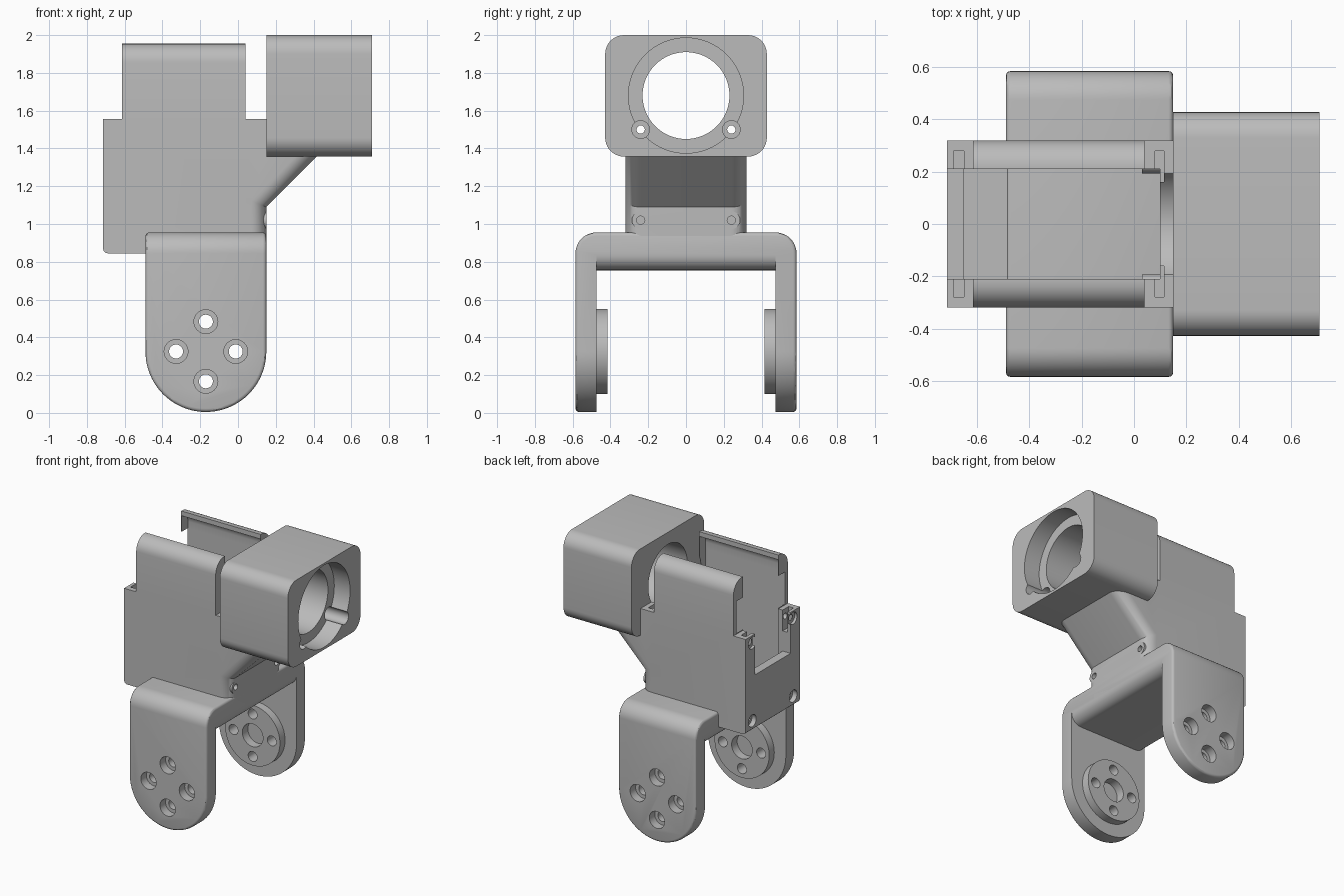
import bpy, bmesh
from math import pi, sin, cos
from mathutils import Matrix, Vector

old = bpy.data.objects.get("Cube")
if old:
    bpy.data.objects.remove(old, do_unlink=True)

grey = bpy.data.materials.new("plain grey")
grey.use_nodes = True
grey.diffuse_color = (0.5, 0.5, 0.5, 1)
grey.node_tree.nodes["Principled BSDF"].inputs["Base Color"].default_value = (0.5, 0.5, 0.5, 1)


def make(name, bm):
    bmesh.ops.recalc_face_normals(bm, faces=bm.faces)
    mesh = bpy.data.meshes.new(name)
    bm.to_mesh(mesh)
    bm.free()
    mesh.materials.append(grey)
    ob = bpy.data.objects.new(name, mesh)
    bpy.context.collection.objects.link(ob)
    return ob


def prism(points, axis, a, b):
    """Extrude a profile: (x, z) points along y, or (y, z) points along x."""
    bm = bmesh.new()
    put = (lambda p, t: (p[0], t, p[1])) if axis == "y" else (lambda p, t: (t, p[0], p[1]))
    face = bm.faces.new([bm.verts.new(put(p, a)) for p in points])
    geo = bmesh.ops.extrude_face_region(bm, geom=[face])["geom"]
    move = Vector((0, b - a, 0)) if axis == "y" else Vector((b - a, 0, 0))
    bmesh.ops.translate(bm, vec=move, verts=[g for g in geo if isinstance(g, bmesh.types.BMVert)])
    bmesh.ops.recalc_face_normals(bm, faces=bm.faces)
    return bm


def arc(cx, cz, r, start, end, n):
    angles = [start + (end - start) * i / n for i in range(n + 1)]
    return [(cx + r * cos(t), cz + r * sin(t)) for t in angles]


def box(x0, x1, y0, y1, z0, z1):
    return prism([(x0, z0), (x1, z0), (x1, z1), (x0, z1)], "y", y0, y1)


def cylinder(axis, centre, r, a, b, n=32):
    return prism(arc(*centre, r, 0, 2 * pi, n)[:-1], axis, a, b)


def round_edges(bm, test, r, segments):
    """Round the edges whose two end points pass the test."""
    edges = [e for e in bm.edges if test(e, *[v.co for v in e.verts])]
    bmesh.ops.bevel(bm, geom=edges, offset=r, segments=segments, profile=0.5,
                    affect="EDGES", clamp_overlap=True)


def combine(ob, bm, operation="DIFFERENCE"):
    tool = make("cutter", bm)
    tool.hide_render = True
    mod = ob.modifiers.new("combine", "BOOLEAN")
    mod.operation, mod.solver, mod.object = operation, "EXACT", tool
    bpy.context.view_layer.objects.active = ob
    bpy.ops.object.modifier_apply(modifier=mod.name)
    bpy.data.objects.remove(tool, do_unlink=True)


def finish(ob):
    bpy.ops.object.select_all(action="DESELECT")
    ob.select_set(True)
    bpy.context.view_layer.objects.active = ob
    bpy.ops.object.shade_smooth_by_angle(angle=pi / 6)


# Fork bracket: shield-shaped block, hollowed between the arms
CX, CZ, R = -0.17, 0.325, 0.32
shield = arc(CX, CZ, R, pi, 2 * pi, 40) + [(CX + R, 0.955), (CX - R, 0.955)]
bm = prism(shield, "y", -0.585, 0.585)
round_edges(bm, lambda e, a, b: min(a.z, b.z) > 0.95 and abs(a.y - b.y) < 0.01, 0.11, 10)
round_edges(bm, lambda e, a, b: e.calc_face_angle(0) > 1, 0.018, 3)
fork = make("fork_bracket", bm)
gap = [(-0.8, -0.1), (0.4, -0.1), (0.4, 0.835)]
gap += [(0.07 + 0.08 * sin(t), 0.835 - 0.08 * cos(t)) for t in [pi / 2 * (1 - i / 8) for i in range(9)]]
gap += [(-0.41 - 0.08 * sin(t), 0.835 - 0.08 * cos(t)) for t in [pi / 2 * i / 8 for i in range(9)]]
combine(fork, prism(gap + [(-0.8, 0.835)], "y", -0.475, 0.475))

# Pivot discs and their bolt holes on both arms
for s in (-1, 1):
    combine(fork, cylinder("y", (CX, CZ), 0.225, s * 0.415, s * 0.49, 64), "UNION")
    combine(fork, cylinder("y", (CX, CZ), 0.085, s * 0.38, s * 0.48))
    for k in range(4):
        at = (CX + 0.158 * cos(k * pi / 2), CZ + 0.158 * sin(k * pi / 2))
        combine(fork, cylinder("y", at, 0.037, s * 0.38, s * 0.6))
        combine(fork, cylinder("y", at, 0.063, s * 0.52, s * 0.6))
finish(fork)

# Motor cradle with raised side walls and a sloping strut
outline = [(-0.715, 0.845), (0.15, 0.845), (0.15, 1.09), (0.45, 1.39), (0.15, 1.39),
           (0.15, 1.555), (0.04, 1.555), (0.04, 1.955), (-0.615, 1.955),
           (-0.615, 1.555), (-0.715, 1.555)]
bm = prism(outline, "y", -0.32, 0.32)
along_side = lambda a, b: abs(a.y - b.y) < 0.01
round_edges(bm, lambda e, a, b: along_side(a, b) and min(a.z, b.z) > 1.95, 0.1, 8)
round_edges(bm, lambda e, a, b: along_side(a, b) and min(a.x, b.x) > 0.14
            and max(a.z, b.z) < 1.4 and abs(a.z - b.z) > 0.1, 0.08, 8)
round_edges(bm, lambda e, a, b: max(a.z, b.z) < 0.85 and max(a.x, b.x) < -0.7, 0.025, 3)
cradle = make("motor_cradle", bm)

# Cradle cavity, leaving curled lips, corner posts and an open end
hollow = [(-0.285, 0.95), (0.285, 0.95)] + arc(0.215, 1.85, 0.07, 0, pi / 2, 6)
hollow += arc(-0.215, 1.85, 0.07, pi / 2, pi, 6)
combine(cradle, prism(hollow, "x", -0.612, 0.037))
combine(cradle, box(-0.65, 0.10, -0.21, 0.21, 0.95, 2.1))
combine(cradle, box(-0.8, -0.6, -0.21, 0.21, 1.25, 2.1))
for s in (-1, 1):
    combine(cradle, box(-0.7, 0.02, s * 0.1, s * 0.285, 1.56, 1.80))
    combine(cradle, box(-0.69, -0.65, s * 0.2, s * 0.28, 1.40, 1.6))
    combine(cradle, box(0.08, 0.115, s * 0.16, s * 0.28, 1.40, 1.6))
combine(cradle, cylinder("x", (0, 1.68), 0.23, 0.0, 0.3, 64))
for y in (-0.24, 0.24):
    combine(cradle, cylinder("x", (y, 1.5), 0.022, -0.8, 0.3, 16))
    combine(cradle, cylinder("x", (y, 1.5), 0.045, -0.8, -0.695))
    combine(cradle, cylinder("x", (y, 0.92), 0.045, -0.8, -0.68))
    combine(cradle, cylinder("x", (y, 0.92), 0.022, -0.7, -0.62, 16))
    # Screw seats beside the strut
    combine(cradle, cylinder("x", (y, 1.02), 0.047, 0.03, 0.15), "UNION")
    combine(cradle, cylinder("x", (y, 1.02), 0.022, 0.08, 0.2, 16))
finish(cradle)

# Ring housing with a stepped bore and screw channels
bm = box(0.15, 0.71, -0.428, 0.428, 1.357, 2.0)
round_edges(bm, lambda e, a, b: abs(a.x - b.x) > 0.1, 0.1, 10)
ring = make("ring_housing", bm)
combine(ring, cylinder("x", (0, 1.68), 0.23, 0.1, 0.8, 64))
combine(ring, cylinder("x", (0, 1.68), 0.305, 0.58, 0.8, 64))
for y in (-0.24, 0.24):
    combine(ring, cylinder("x", (y, 1.5), 0.047, 0.22, 0.8))
    combine(ring, cylinder("x", (y, 1.5), 0.022, 0.1, 0.3, 16))
finish(ring)
